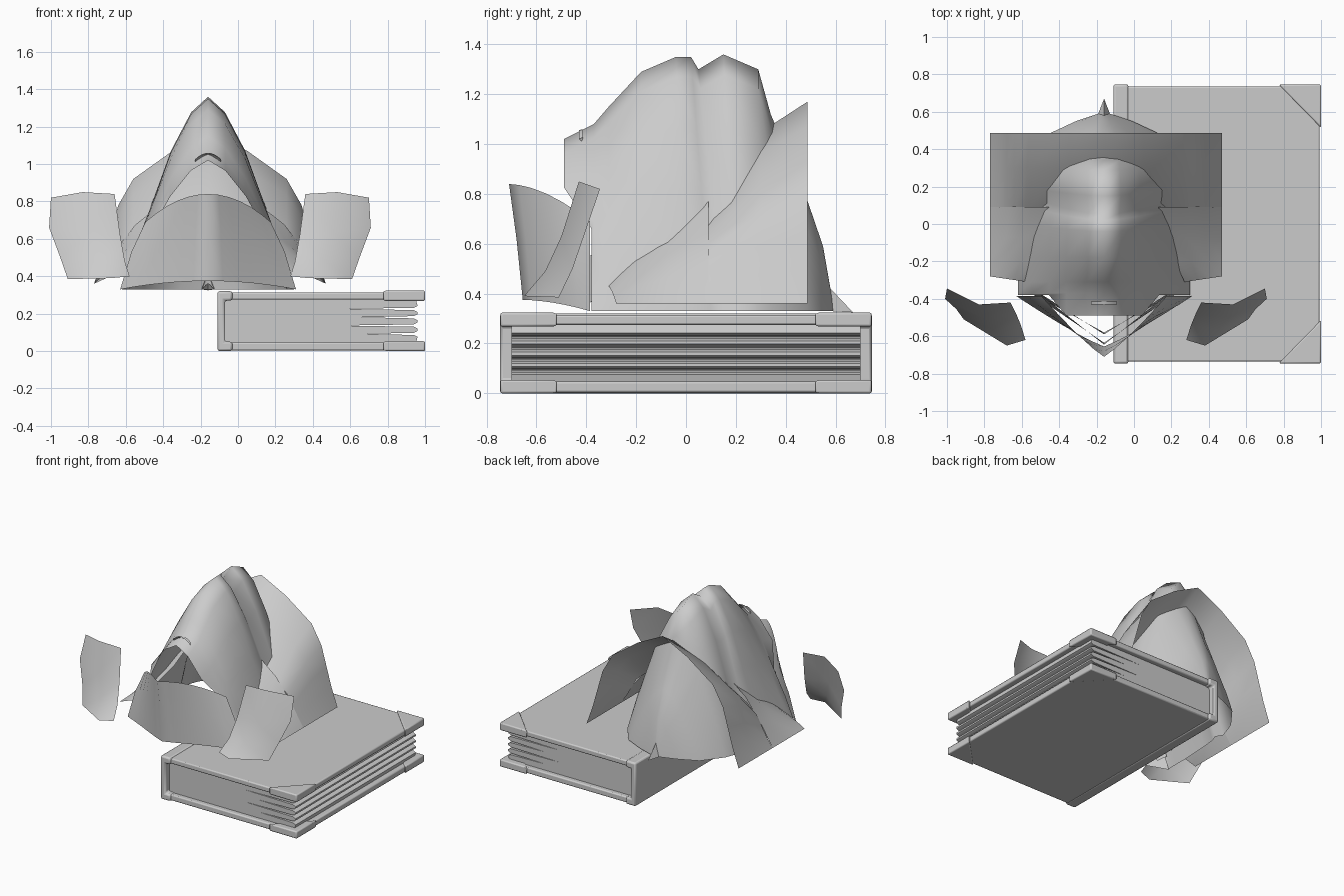
import bpy, bmesh, math

if "Cube" in bpy.data.objects:
    bpy.data.objects.remove(bpy.data.objects["Cube"])

CX = -0.16      # mirror line of the hood and collar
CAPE_X = -0.15  # mirror line of the cape and shoulder plates

grey = bpy.data.materials.new("plain grey")
grey.diffuse_color = (0.6, 0.6, 0.6, 1)
grey.use_nodes = True
grey.node_tree.nodes["Principled BSDF"].inputs["Base Color"].default_value = grey.diffuse_color


def make(name, verts, faces, smooth=40, bevel=0):
    me = bpy.data.meshes.new(name)
    me.from_pydata(verts, [], faces)
    bm = bmesh.new()
    bm.from_mesh(me)
    bmesh.ops.remove_doubles(bm, verts=bm.verts, dist=0.0005)
    bmesh.ops.recalc_face_normals(bm, faces=bm.faces)
    bm.to_mesh(me)
    bm.free()
    me.materials.append(grey)
    ob = bpy.data.objects.new(name, me)
    bpy.context.collection.objects.link(ob)
    if bevel:
        m = ob.modifiers.new("bevel", 'BEVEL')
        m.width, m.segments, m.limit_method = bevel, 2, 'ANGLE'
    bpy.ops.object.select_all(action='DESELECT')
    ob.select_set(True)
    bpy.context.view_layer.objects.active = ob
    bpy.ops.object.shade_smooth_by_angle(angle=math.radians(smooth))
    return ob


def prism(name, outline, a, b, axis, bevel=0):
    """Extrude an outline: axis 'y' takes (x, z) points, axis 'z' takes (x, y)."""
    put = (lambda p, t: (p[0], t, p[1])) if axis == 'y' else (lambda p, t: (p[0], p[1], t))
    n = len(outline)
    verts = [put(p, t) for t in (a, b) for p in outline]
    faces = [(i, (i + 1) % n, n + (i + 1) % n, n + i) for i in range(n)]
    faces += [tuple(range(n)), tuple(range(n, 2 * n))]
    return make(name, verts, faces, 40, bevel)


def sheet(name, rows, smooth=50):
    """Skin a grid of points."""
    n = len(rows[0])
    faces = [(r * n + i, r * n + i + 1, (r + 1) * n + i + 1, (r + 1) * n + i)
             for r in range(len(rows) - 1) for i in range(n - 1)]
    return make(name, [p for r in rows for p in r], faces, smooth)


def both(half, c=CX):
    """Mirror a half row, given from the centre outwards."""
    return [(c - x, y, z) for x, y, z in reversed(half[1:])] + [(c + x, y, z) for x, y, z in half]


def mix(a, b, f):
    return a + (b - a) * f


def rect(x0, x1, y0, y1):
    return [(x0, y0), (x1, y0), (x1, y1), (x0, y1)]


# --- Book: covers, spine, pages, corner guards ---
for name, z0, z1 in (("bottom_cover", 0.004, 0.047), ("top_cover", 0.275, 0.314)):
    prism(name, rect(-0.05, 0.992, -0.735, 0.735), z0, z1, 'z', 0.008)

spine = [(-0.11, 0), (-0.03, 0), (-0.03, 0.05), (-0.07, 0.05),
         (-0.07, 0.27), (-0.03, 0.27), (-0.03, 0.32), (-0.11, 0.32)]
prism("spine", spine, -0.747, 0.747, 'y', 0.012)

pages = [(-0.08, 0.04), (0.95, 0.04)]
for i in range(4):
    z, depth = 0.092 + 0.0445 * i, (0.66, 0.54)[i % 2]
    pages += [(0.96, z - 0.016), (0.94, z - 0.006), (depth, z), (0.94, z + 0.006), (0.96, z + 0.016)]
pages += [(0.95, 0.28), (-0.08, 0.28)]
prism("pages", pages, -0.7, 0.7, 'y')

for level, z0, z1 in (("bottom", 0, 0.053), ("top", 0.268, 0.324)):
    for side, s in (("front", -1), ("back", 1)):
        prism(f"{level}_{side}_corner_guard",
              [(0.775, s * 0.745), (1.0, s * 0.745), (1.0, s * 0.515)], z0, z1, 'z', 0.008)

# --- Hood: one arch profile scaled along y by ridge height and half width ---
arch = [(0, 1), (.2, .92), (.44, .72), (.64, .48), (.84, .245), (1, 0)]
# y, ridge height, half width, backward drift of the lower edge
stations = [(-.37, 1.08, .46, 0), (-.31, 1.15, .46, 0), (-.18, 1.29, .46, 0), (-.04, 1.35, .45, .04),
            (.02, 1.35, .44, .08), (.05, 1.30, .42, .10), (.15, 1.36, .45, .05), (.29, 1.30, .42, 0),
            (.34, 1.12, .40, 0), (.485, .78, .29, 0), (.55, .59, .15, 0), (.59, .36, .03, 0)]


def arch_row(y, top, half, drift):
    return [(u * half, y + drift * (1 - v), .33 + v * (top - .33)) for u, v in arch]


rim = [(x, y + .11 * (z < .7), z) for x, y, z in arch_row(-.49, 1.02, .46, 0)]
sheet("hood", [both(rim)] + [both(arch_row(*s)) for s in stations], 80)

# Small raised trim above the face opening
trim = [(.07 * i / 4, 1.06 - .035 * (i / 4) ** 2) for i in range(5)]
sheet("opening_trim", [both([(x, y, z - d) for x, z in trim])
                       for y, d in ((-.415, 0), (-.43, .004), (-.41, .02))])

# --- Cape: tall arch behind, lower wing flaps in front ---
back_arch = [(0, 1.17), (.2, 1.07), (.41, .92), (.49, .78), (.53, .64), (.57, .5), (.62, .36)]
sheet("cape", [both([(x, y, mix(.36, z, k)) for x, z in back_arch], CAPE_X)
               for y, k in ((.09, .5), (.3, .85), (.487, 1))])

flap_edge = [(.28, .09, .77), (.32, -.07, .63), (.37, -.2, .54), (.42, -.31, .43)]
for side, s in (("left", -1), ("right", 1)):
    sheet(f"{side}_cape_flap",
          [[(CAPE_X + s * mix(x, .62, f), y + .03 * f * (y < -.3), mix(z, .36, f ** 1.4))
            for f in (0, .35, .7, 1)] for x, y, z in flap_edge])

# Small tail spike at the back hem
tail = [(CX - .035, .58, .33), (CX + .035, .58, .33), (CX, .67, .325), (CX, .58, .42)]
make("tail_spike", tail, [(0, 1, 2), (0, 2, 3), (1, 3, 2)], 20)

# --- Front collar: outward-leaning mask with ragged linings inside ---
steps = [i / 6 for i in range(7)]
sheet("front_collar",
      [both([(w * f, mix(y, -.385, f ** 1.15), mix(z0, z1, f * f)) for f in steps])
       for y, z0, w, z1 in ((-.71, .84, .335, .69), (-.68, .62, .41, .53), (-.655, .375, .47, .33))], 100)

for k, y0 in enumerate((-.645, -.59)):
    top, low = [], []
    for i in range(9):
        f, ragged = i / 8, .05 * (i % 2)
        y = mix(y0, -.36, f)
        top.append((.36 * f, y, .73 - .02 * k - .17 * f * f - ragged))
        low.append((.42 * f, y + .01, .50 - .1 * f - ragged))
    sheet(f"ragged_lining_{k + 1}", [both(top), both(low)], 30)

# --- Shoulder plates: curved, floating to each side ---
plate = [
    [(.51, -.42, .84), (.68, -.43, .85), (.85, -.345, .82)],
    [(.48, -.48, .62), (.66, -.50, .63), (.86, -.40, .66)],
    [(.455, -.54, .48), (.60, -.565, .49), (.80, -.455, .50)],
    [(.43, -.62, .40), (.53, -.65, .39), (.76, -.51, .385)],
]
for side, s in (("left", -1), ("right", 1)):
    sheet(f"{side}_shoulder_plate", [[(CAPE_X + s * x, y, z) for x, y, z in r] for r in plate])
